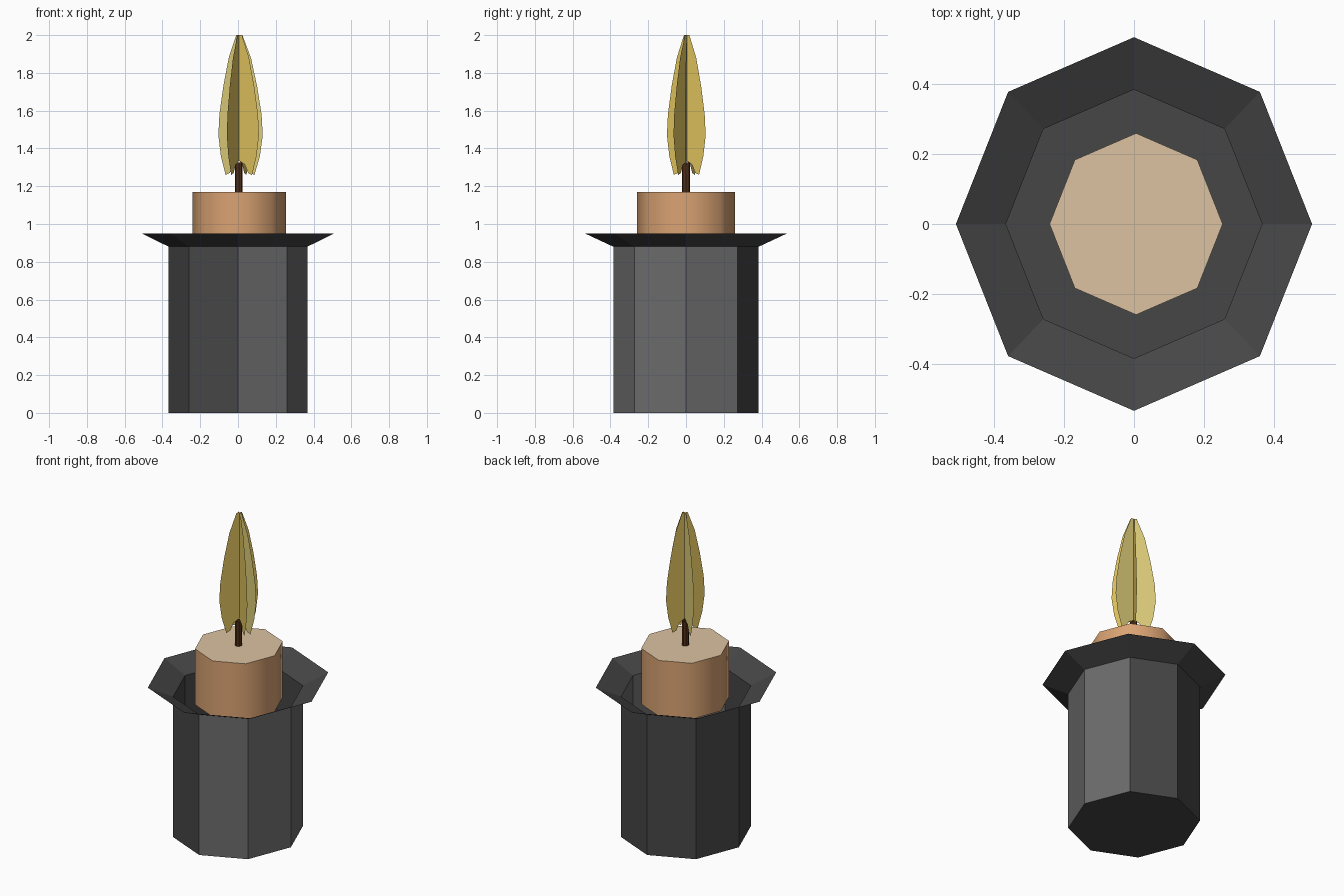
import bpy, bmesh, math

if "Cube" in bpy.data.objects:
    bpy.data.objects.remove(bpy.data.objects["Cube"])


def material(name, rgb):
    m = bpy.data.materials.new(name)
    m.diffuse_color = (*rgb, 1.0)
    m.use_nodes = True
    m.node_tree.nodes["Principled BSDF"].inputs["Base Color"].default_value = m.diffuse_color
    return m


dark = material("dark_grey", (0.061, 0.061, 0.061))
light = material("light_grey", (0.147, 0.147, 0.147))
wax = material("wax_side", (0.70, 0.366, 0.171))
wax_top = material("wax_top", (0.72, 0.54, 0.356))
brown = material("wick_brown", (0.085, 0.028, 0.008))
yellow = material("flame_yellow", (0.74, 0.54, 0.11))
pale = material("flame_pale", (0.72, 0.60, 0.19))


def finish(bm, name, mats):
    me = bpy.data.meshes.new(name)
    bm.to_mesh(me)
    bm.free()
    for m in mats:
        me.materials.append(m)
    ob = bpy.data.objects.new(name, me)
    bpy.context.collection.objects.link(ob)
    return ob


def lathe(bm, rings, n=8, cx=0.0, bottom=True, top=False):
    """Stack n-sided elliptical rings (rx, ry, z) and skin them."""
    loops = [[bm.verts.new((cx + rx * math.cos(2 * math.pi * i / n),
                            ry * math.sin(2 * math.pi * i / n), z))
              for i in range(n)] for rx, ry, z in rings]
    for a, b in zip(loops, loops[1:]):
        for i in range(n):
            j = (i + 1) % n
            bm.faces.new((a[i], a[j], b[j], b[i]))
    if bottom:
        bm.faces.new(loops[0][::-1])
    if top:
        bm.faces.new(loops[-1])
    bm.normal_update()


# Holder: open eight-sided cup with a flared rim, three lighter side panels
bm = bmesh.new()
lathe(bm, [(0.367, 0.385, 0), (0.367, 0.385, 0.88), (0.51, 0.535, 0.95)])
for f in bm.faces:
    ang = math.degrees(math.atan2(f.normal.y, f.normal.x))
    if abs(f.normal.z) < 0.1 and -80 < ang < 40:
        f.material_index = 1
finish(bm, "holder", [dark, light])

# Candle: smooth sides, paler flat top
bm = bmesh.new()
lathe(bm, [(0.248, 0.26, 0.82), (0.248, 0.26, 1.17)], cx=0.006, top=True)
for f in bm.faces:
    f.smooth = abs(f.normal.z) < 0.5
    if f.normal.z > 0.5:
        f.material_index = 1
for e in bm.edges:
    e.smooth = abs(e.verts[0].co.z - e.verts[1].co.z) > 0.1
finish(bm, "candle", [wax, wax_top])

# Wick: thin open tube
bm = bmesh.new()
lathe(bm, [(0.02, 0.021, 1.165), (0.02, 0.021, 1.325)], cx=0.004, bottom=False)
finish(bm, "wick", [brown])

# Flame: flat upright blades fanned around the wick axis
profile = [(0, 1.335), (0.28, 1.315), (0.45, 1.27), (0.65, 1.26), (0.88, 1.36),
           (1.0, 1.47), (0.95, 1.58), (0.76, 1.73), (0.5, 1.88), (0.14, 2.0), (0, 2.0)]
blades = [(0.105, -0.07, 0), (-0.065, -0.105, 0), (-0.11, 0.065, 1),
          (0.06, 0.10, 0), (0.125, -0.01, 1)]
bm = bmesh.new()
for dx, dy, mat in blades:
    f = bm.faces.new([bm.verts.new((0.006 + dx * r, 0.004 + dy * r, z)) for r, z in profile])
    f.material_index = mat
finish(bm, "flame", [yellow, pale])
